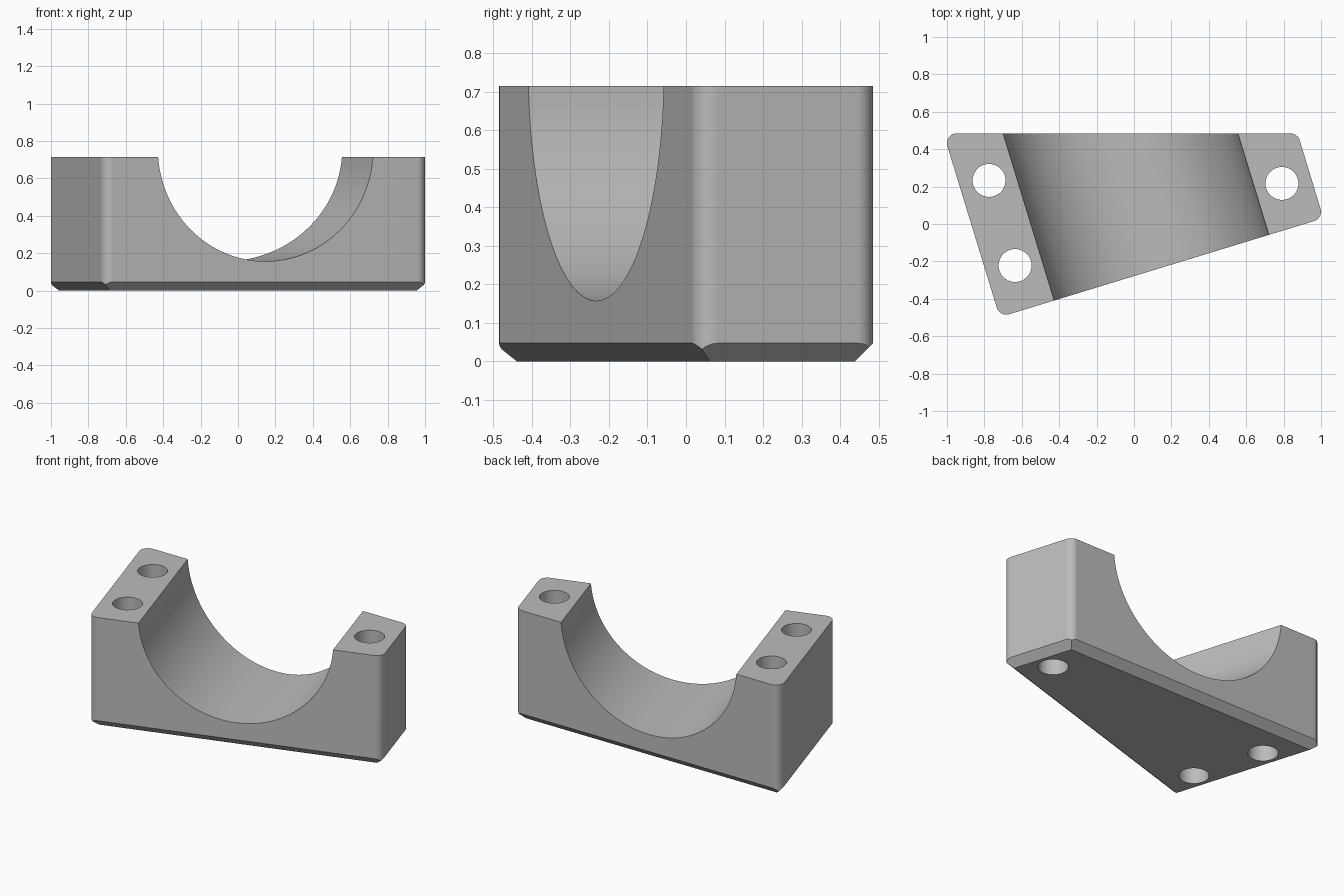
import bpy, bmesh, math
from mathutils import Vector, Matrix

TOP, CHAMFER, FILLET = 0.715, 0.047, 0.053
SKEW = math.radians(17)
CORNERS = [Vector(p) for p in
           [(-1.019, 0.485), (-0.718, -0.498), (1.013, 0.031), (0.8745, 0.485)]]

old = bpy.data.objects.get("Cube")
if old:
    bpy.data.objects.remove(old)

grey = bpy.data.materials.new("plain grey")
grey.use_nodes = True
colour = (0.5, 0.5, 0.5, 1)
grey.diffuse_color = colour
grey.node_tree.nodes["Principled BSDF"].inputs["Base Color"].default_value = colour


def make_object(name, bm):
    bmesh.ops.recalc_face_normals(bm, faces=bm.faces)
    mesh = bpy.data.meshes.new(name)
    bm.to_mesh(mesh)
    bm.free()
    mesh.materials.append(grey)
    obj = bpy.data.objects.new(name, mesh)
    bpy.context.collection.objects.link(obj)
    return obj


def corner_dirs(points, i):
    """Unit vectors from a corner to its two neighbours."""
    p = points[i]
    return (points[i - 1] - p).normalized(), (points[(i + 1) % len(points)] - p).normalized()


def inset(points, dist):
    result = []
    for i, p in enumerate(points):
        a, b = corner_dirs(points, i)
        result.append(p + (a + b).normalized() * dist / math.sin(a.angle(b) / 2))
    return result


def rounded(points, radius, steps=10):
    result = []
    for i, centre in enumerate(inset(points, radius)):
        a, b = corner_dirs(points, i)
        turn = math.pi - a.angle(b)
        out = (points[i] - centre).normalized()
        mid = math.atan2(out.y, out.x)
        for k in range(steps + 1):
            t = mid + turn * (k / steps - 0.5)
            result.append(centre + radius * Vector((math.cos(t), math.sin(t))))
    return result


def loft(name, layers):
    """Closed solid through stacked (outline, height) layers."""
    bm = bmesh.new()
    rings = [[bm.verts.new((p.x, p.y, z)) for p in pts] for pts, z in layers]
    for low, high in zip(rings, rings[1:]):
        for i in range(len(low)):
            bm.faces.new((low[i - 1], low[i], high[i], high[i - 1]))
    bm.faces.new(rings[0])
    bm.faces.new(rings[-1])
    return make_object(name, bm)


def cylinder(name, radius, depth, matrix, segments):
    bm = bmesh.new()
    bmesh.ops.create_cone(bm, cap_ends=True, segments=segments, radius1=radius,
                          radius2=radius, depth=depth, matrix=matrix)
    return make_object(name, bm)


def cut(target, tool, operation):
    tool.hide_render = True
    mod = target.modifiers.new(tool.name, 'BOOLEAN')
    mod.operation, mod.solver, mod.object = operation, 'EXACT', tool
    bpy.context.view_layer.objects.active = target
    bpy.ops.object.modifier_apply(modifier=mod.name)
    bpy.data.objects.remove(tool)


# Block with rounded upright edges
block = loft("saddle_block", [(rounded(CORNERS, FILLET), 0), (rounded(CORNERS, FILLET), TOP)])

# Chamfer around the underside
envelope = loft("chamfer_envelope", [(inset(CORNERS, CHAMFER), 0),
                                     (CORNERS, CHAMFER), (CORNERS, TOP + 0.2)])
cut(block, envelope, 'INTERSECT')

# Skewed round channel
channel = (Matrix.Translation((0.076, 0, 0.759)) @ Matrix.Rotation(SKEW, 4, 'Z')
           @ Matrix.Rotation(math.pi / 2, 4, 'X'))
cut(block, cylinder("channel_cutter", 0.602, 4, channel, 160), 'DIFFERENCE')

# Bolt holes
for x, y in [(-0.775, 0.233), (-0.636, -0.222), (0.791, 0.217)]:
    hole = Matrix.Translation((x, y, TOP / 2))
    cut(block, cylinder("bolt_hole_cutter", 0.088, 2, hole, 64), 'DIFFERENCE')

# Smooth curves, flat faces
bpy.ops.object.select_all(action='DESELECT')
block.select_set(True)
bpy.context.view_layer.objects.active = block
bpy.ops.object.shade_smooth_by_angle(angle=math.radians(25))
weighted = block.modifiers.new("flat_face_normals", 'WEIGHTED_NORMAL')
weighted.keep_sharp = True
